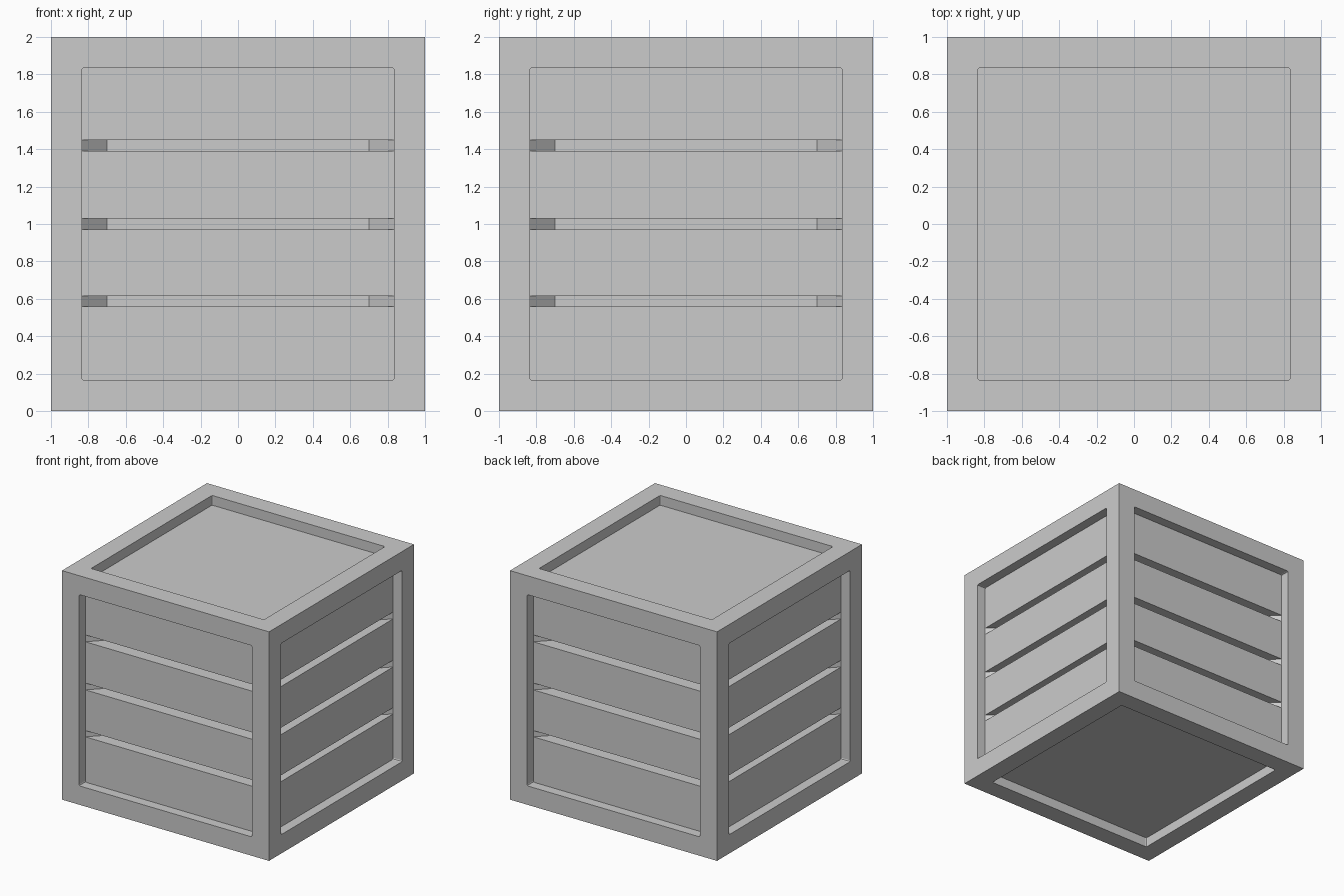
import bpy, bmesh, math
from mathutils import Matrix, Vector

if "Cube" in bpy.data.objects:
    bpy.data.objects.remove(bpy.data.objects["Cube"])

RIM = 0.835      # half size of each opening
PANEL = 0.915    # distance of panel faces from the centre
CORE = 0.78      # distance of the groove floor from the centre
STEP = PANEL - CORE


def add_object(name, bm):
    bmesh.ops.recalc_face_normals(bm, faces=bm.faces)
    mesh = bpy.data.meshes.new(name)
    bm.to_mesh(mesh)
    bm.free()
    obj = bpy.data.objects.new(name, mesh)
    bpy.context.collection.objects.link(obj)
    return obj


# Crate frame: a cube with every side inset and recessed
bm = bmesh.new()
bmesh.ops.create_cube(bm, size=2, matrix=Matrix.Translation((0, 0, 1)))
panels = list(bm.faces)
bmesh.ops.inset_individual(bm, faces=panels, thickness=1 - RIM, use_even_offset=True)
bmesh.ops.inset_individual(bm, faces=panels, thickness=0, depth=PANEL - 1)

# Tiny rounding in the corners of each opening
centre = Vector((0, 0, 1))


def reach(v):
    return max(abs(c) for c in v.co - centre)


corners = [e for e in bm.edges
           if abs(abs(reach(e.verts[0]) - reach(e.verts[1])) - (1 - PANEL)) < 1e-4
           and abs(e.calc_length() - (1 - PANEL)) < 1e-4]
bmesh.ops.bevel(bm, geom=corners, offset=0.012, segments=2, profile=0.5, affect='EDGES')

# Tapered pockets behind the slats on the four upright sides
bm.normal_update()
sides = [f for f in bm.faces
         if abs(f.normal.z) < 0.1 and f.calc_area() > 2
         and abs(abs(f.calc_center_median().xy.length) - PANEL) < 0.01]
bmesh.ops.inset_individual(bm, faces=sides, thickness=STEP, depth=-STEP,
                           use_even_offset=True)
add_object("crate_frame", bm)

# Four mitred slats on each upright side
levels = [(0.165, 0.56), (0.615, 0.97), (1.03, 1.39), (1.45, 1.835)]
profile = [(-RIM, -PANEL), (RIM, -PANEL), (RIM - STEP, -CORE), (STEP - RIM, -CORE)]
for i, side in enumerate(("front", "right", "back", "left")):
    turn = Matrix.Rotation(i * math.pi / 2, 4, 'Z')
    for n, (low, high) in enumerate(levels, 1):
        bm = bmesh.new()
        base = bm.faces.new([bm.verts.new((x, y, low)) for x, y in profile])
        top = bmesh.ops.extrude_face_region(bm, geom=[base])
        moved = [g for g in top["geom"] if isinstance(g, bmesh.types.BMVert)]
        bmesh.ops.translate(bm, verts=moved, vec=(0, 0, high - low))
        if not any(len(f.verts) == 4 and all(abs(v.co.z - low) < 1e-6 for v in f.verts)
                   for f in bm.faces):
            bm.faces.new([v for v in bm.verts if abs(v.co.z - low) < 1e-6])
        bmesh.ops.transform(bm, matrix=turn, verts=bm.verts)
        add_object(f"{side}_slat_{n}", bm)
